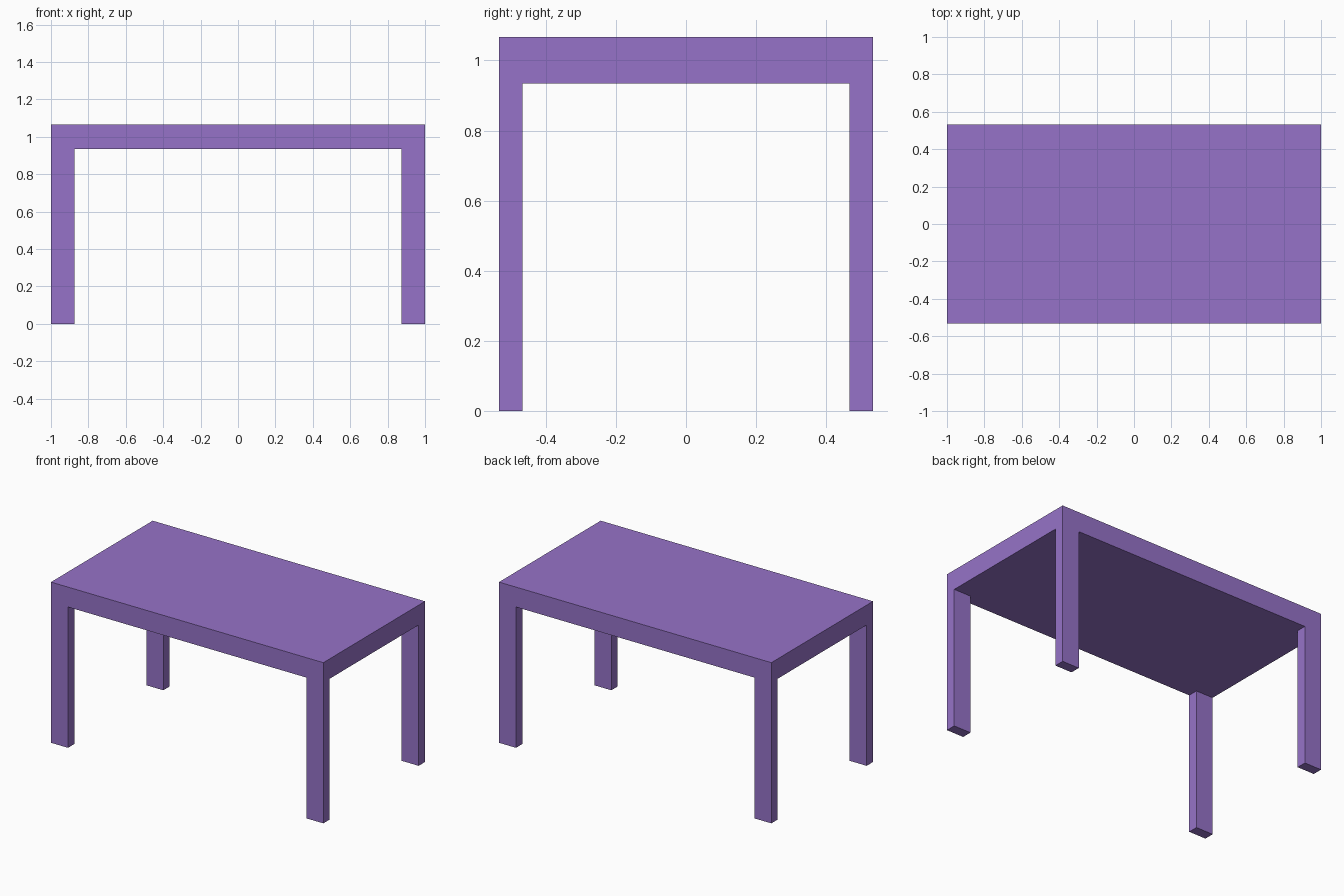
import bpy, bmesh
from mathutils import Matrix, Vector

if "Cube" in bpy.data.objects:
    bpy.data.objects.remove(bpy.data.objects["Cube"])

HALF_X, HALF_Y = 1.0, 0.5333
TOP_Z, UNDER_Z = 1.0667, 0.9345
LEG_X, LEG_Y = 0.125, 0.0667

bm = bmesh.new()

# Tabletop slab
bmesh.ops.create_cube(bm, size=1.0, matrix=(
    Matrix.Translation((0, 0, (TOP_Z + UNDER_Z) / 2))
    @ Matrix.Diagonal((2 * HALF_X, 2 * HALF_Y, TOP_Z - UNDER_Z, 1))))

# Cut lines along the inner sides of the legs
for axis, offset in ((Vector((1, 0, 0)), HALF_X - LEG_X),
                     (Vector((0, 1, 0)), HALF_Y - LEG_Y)):
    for side in (-1, 1):
        bmesh.ops.bisect_plane(bm, geom=bm.verts[:] + bm.edges[:] + bm.faces[:],
                               plane_co=axis * offset * side, plane_no=axis)


def is_leg_face(face):
    c = face.calc_center_median()
    return (face.normal.z < -0.9 and abs(c.x) > HALF_X - LEG_X
            and abs(c.y) > HALF_Y - LEG_Y)


# Four legs, drawn down from the corners of the underside
bm.normal_update()
corners = [f for f in bm.faces if is_leg_face(f)]
legs = bmesh.ops.extrude_discrete_faces(bm, faces=corners)["faces"]
for v in {v for f in legs for v in f.verts}:
    v.co.z = 0.0

# Merge flat neighbours into clean single faces
bmesh.ops.remove_doubles(bm, verts=bm.verts[:], dist=1e-5)
bmesh.ops.dissolve_limit(bm, angle_limit=0.01, verts=bm.verts[:], edges=bm.edges[:])
bmesh.ops.recalc_face_normals(bm, faces=bm.faces[:])

mesh = bpy.data.meshes.new("table")
bm.to_mesh(mesh)
bm.free()
table = bpy.data.objects.new("table", mesh)
bpy.context.collection.objects.link(table)

# Purple finish
finish = bpy.data.materials.new("purple")
finish.diffuse_color = (0.305, 0.171, 0.578, 1.0)
finish.use_nodes = True
finish.node_tree.nodes["Principled BSDF"].inputs["Base Color"].default_value = finish.diffuse_color
mesh.materials.append(finish)
